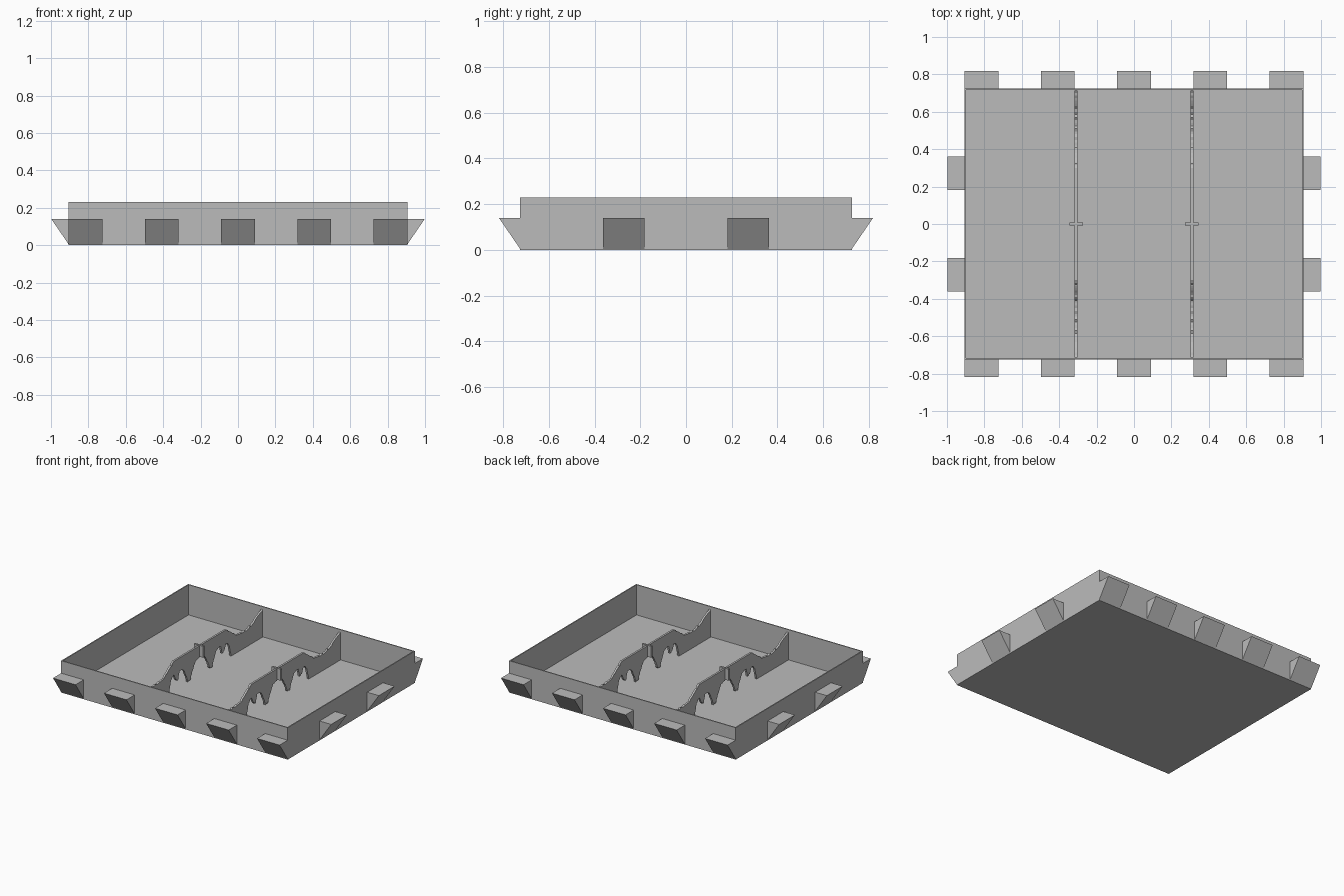
import bpy, bmesh, random
from math import pi
from mathutils import Matrix, Vector

if "Cube" in bpy.data.objects:
    bpy.data.objects.remove(bpy.data.objects["Cube"], do_unlink=True)

HX, HY, TOP = 0.905, 0.725, 0.23   # tray half sizes and height
WALL, FLOOR = 0.011, 0.012

grey = bpy.data.materials.new("plain_grey")
grey.use_nodes = True
grey.diffuse_color = (0.5, 0.5, 0.5, 1)
grey.node_tree.nodes["Principled BSDF"].inputs["Base Color"].default_value = (0.5, 0.5, 0.5, 1)


def finish(name, bm):
    bmesh.ops.recalc_face_normals(bm, faces=bm.faces)
    mesh = bpy.data.meshes.new(name)
    bm.to_mesh(mesh)
    bm.free()
    mesh.materials.append(grey)
    obj = bpy.data.objects.new(name, mesh)
    bpy.context.collection.objects.link(obj)
    return obj


def add_box(name, size, centre):
    bm = bmesh.new()
    bmesh.ops.create_cube(bm, size=1, matrix=Matrix.Translation(centre) @ Matrix.Diagonal((*size, 1)))
    return bm if name is None else finish(name, bm)


def add_slab(name, points, thickness, matrix):
    """Extrude a (y, z) outline along x, centred on x = 0, then place it."""
    bm = bmesh.new()
    face = bm.faces.new([bm.verts.new((-thickness / 2, y, z)) for y, z in points])
    out = bmesh.ops.extrude_face_region(bm, geom=[face])
    moved = [v for v in out["geom"] if isinstance(v, bmesh.types.BMVert)]
    bmesh.ops.translate(bm, verts=moved, vec=(thickness, 0, 0))
    bm.transform(matrix)
    return finish(name, bm)


# open tray: a box whose top is inset and pushed down to the floor
bm = add_box(None, (2 * HX, 2 * HY, TOP), (0, 0, TOP / 2))
top = max(bm.faces, key=lambda f: f.calc_center_median().z)
bmesh.ops.inset_region(bm, faces=[top], thickness=WALL)
out = bmesh.ops.extrude_face_region(bm, geom=[top])
bmesh.ops.delete(bm, geom=[top], context="FACES_ONLY")
bmesh.ops.translate(bm, vec=(0, 0, FLOOR - TOP),
                    verts=[v for v in out["geom"] if isinstance(v, bmesh.types.BMVert)])
finish("tray", bm)

# wedge brackets around the outside
wedge = [(0, 0.004), (0, 0.14), (-0.093, 0.14)]
for side, turn in (("front", 0), ("back", pi)):
    for x in (-0.815, -0.408, 0, 0.408, 0.815):
        place = Matrix.Rotation(turn, 4, "Z") @ Matrix.Translation((x, -HY, 0))
        add_slab(side + "_wedge", wedge, 0.18, place)
for side, turn in (("left", pi / 2), ("right", -pi / 2)):
    for y in (-0.272, 0.272):
        place = Matrix.Rotation(turn, 4, "Z") @ Matrix.Translation((y, -HX, 0))
        add_slab(side + "_wedge", wedge, 0.18, place)

# ragged divider outline: underside, wall end, broken top edge, flat beam
underside = [(0, .145), (.05, .13), (.09, .07), (.11, .02), (.14, .014), (.155, .06),
             (.19, .12), (.235, .13), (.25, .07), (.275, .08), (.3, .125), (.33, .1), (.355, .012)]
broken_top = [(.715, .21), (.66, .185), (.6, .15), (.54, .132), (.48, .13),
              (.42, .138), (.38, .165), (.33, .2), (.3, .224)]


def roughen(points, steps=4, amount=0.006):
    rng = random.Random(3)
    result = []
    for a, b in zip(points, points[1:]):
        result.append(a)
        for i in range(1, steps):
            p = Vector(a).lerp(Vector(b), i / steps)
            result.append((p.x, max(FLOOR, p.y + rng.uniform(-amount, amount))))
    return result + [points[-1]]


half = roughen(underside) + roughen(broken_top)
half.insert(len(roughen(underside)), (HY - WALL + 0.001, FLOOR - 0.001))
outline = half + [(-y, z) for y, z in reversed(half[1:])]

# two dividers, each with a short cross tab in the middle
for side, x in (("right", -0.31), ("left", 0.31)):
    add_slab(side + "_divider", outline, 0.014, Matrix.Translation((x, 0, 0)))
    add_box(side + "_cross_tab", (0.072, 0.014, 0.083), (x, 0, 0.187))
